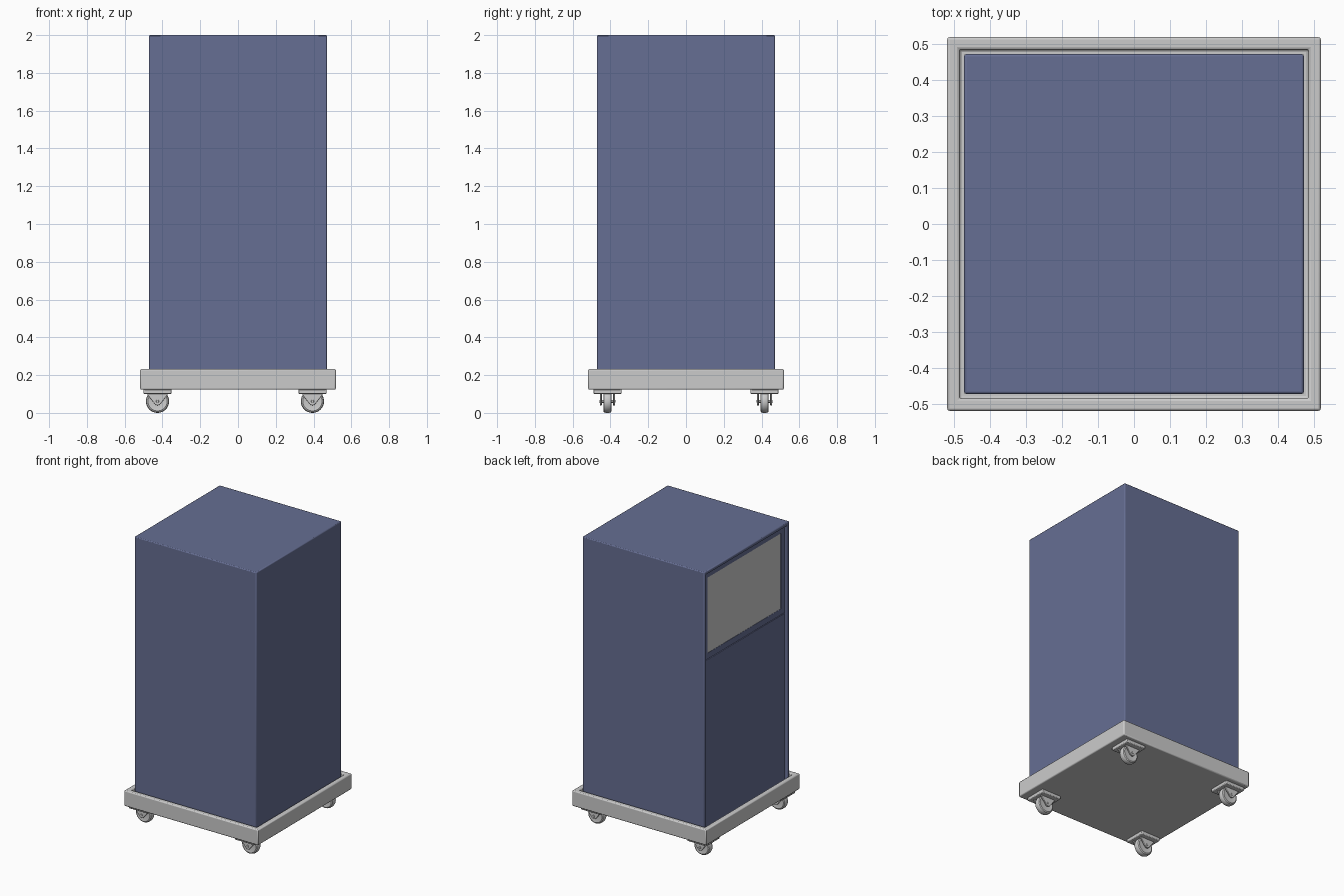
import bpy, bmesh
from math import pi, sin, cos

if "Cube" in bpy.data.objects:
    bpy.data.objects.remove(bpy.data.objects["Cube"])


def material(name, rgb):
    m = bpy.data.materials.new(name)
    m.diffuse_color = (*rgb, 1)
    m.use_nodes = True
    m.node_tree.nodes["Principled BSDF"].inputs["Base Color"].default_value = m.diffuse_color
    return m


blue = material("blue_paint", (0.133, 0.157, 0.292))
grey = material("grey_metal", (0.545, 0.545, 0.545))


def finish(bm, name, mat=grey, bevel=0.0, segments=2):
    bmesh.ops.recalc_face_normals(bm, faces=bm.faces[:])
    me = bpy.data.meshes.new(name)
    bm.to_mesh(me)
    bm.free()
    ob = bpy.data.objects.new(name, me)
    bpy.context.collection.objects.link(ob)
    me.materials.append(mat)
    if bevel:
        mod = ob.modifiers.new("Bevel", "BEVEL")
        mod.width, mod.segments = bevel, segments
        mod.limit_method = "ANGLE"
    bpy.ops.object.select_all(action="DESELECT")
    ob.select_set(True)
    bpy.context.view_layer.objects.active = ob
    bpy.ops.object.shade_smooth_by_angle()
    return ob


def box_bm(lo, hi):
    bm = bmesh.new()
    bmesh.ops.create_cube(bm, size=1)
    for v in bm.verts:
        v.co = [(a + b) / 2 + c * (b - a) for a, b, c in zip(lo, hi, v.co)]
    return bm


def recess(bm, axis, sign, border, depth):
    # inset the face pointing along the axis and push it inwards
    bm.normal_update()
    face = max(bm.faces, key=lambda f: f.normal[axis] * sign)
    bmesh.ops.inset_region(bm, faces=[face], thickness=border, use_even_offset=True)
    ring = bmesh.ops.extrude_face_region(bm, geom=[face])
    for v in [g for g in ring["geom"] if isinstance(g, bmesh.types.BMVert)]:
        v.co[axis] -= sign * depth
    if face.is_valid:
        bmesh.ops.delete(bm, geom=[face], context="FACES")


# Tray with raised rim
bm = box_bm((-0.518, -0.518, 0.123), (0.518, 0.518, 0.232))
recess(bm, 2, 1, 0.034, 0.075)
finish(bm, "base_tray", grey, 0.007)

# Cabinet shell, recessed on the left side
bm = box_bm((-0.471, -0.471, 0.157), (0.471, 0.471, 2.0))
recess(bm, 0, -1, 0.024, 0.045)
finish(bm, "cabinet_shell", blue, 0.006)

# Lower door
finish(box_bm((-0.451, -0.447, 0.181), (-0.426, 0.447, 1.362)), "lower_door", blue, 0.003)

# Upper door with an opening holding the grey panel
bm = box_bm((-0.451, -0.447, 1.365), (-0.426, 0.447, 1.976))
recess(bm, 0, -1, 0.042, 0.006)
finish(bm, "upper_door", blue, 0.002)
finish(box_bm((-0.4485, -0.405, 1.407), (-0.43, 0.405, 1.934)), "grey_panel")


def lathe_y(profile, loc, name, sides=32):
    # revolve (radius, y) points around the y axis
    bm = bmesh.new()
    rings = [[bm.verts.new((loc[0] + r * cos(2 * pi * i / sides), loc[1] + y,
                            loc[2] + r * sin(2 * pi * i / sides)))
              for i in range(sides)] for r, y in profile]
    for a, b in zip(rings, rings[1:]):
        for i in range(sides):
            j = (i + 1) % sides
            bm.faces.new((a[i], a[j], b[j], b[i]))
    bm.faces.new(rings[0])
    bm.faces.new(rings[-1])
    return finish(bm, name)


def fork_plate(x, y, name, half=0.005):
    # tapered side plate with a rounded lower end
    pts = [(-0.056, 0.106), (-0.053, 0.096)]
    pts += [(0.02 * cos(a), 0.06 + 0.02 * sin(a)) for a in
            [pi * (1.15 + 0.7 * i / 8) for i in range(9)]]
    pts += [(0.053, 0.096), (0.056, 0.106)]
    bm = bmesh.new()
    face = bm.faces.new([bm.verts.new((x + px, y - half, pz)) for px, pz in pts])
    ext = bmesh.ops.extrude_face_region(bm, geom=[face])
    bmesh.ops.translate(bm, vec=(0, 2 * half, 0),
                        verts=[g for g in ext["geom"] if isinstance(g, bmesh.types.BMVert)])
    finish(bm, name, grey, 0.0015)


# Casters, all facing the same way
half_tire = [(0.03, 0.019), (0.044, 0.021), (0.051, 0.022), (0.058, 0.018), (0.0615, 0.009)]
tire = [(r, -y) for r, y in half_tire] + half_tire[::-1]
n = 0
for x in (-0.426, 0.394):
    for y in (-0.416, 0.416):
        n += 1
        finish(box_bm((x - 0.075, y - 0.075, 0.101), (x + 0.075, y + 0.075, 0.125)),
               f"caster_plate_{n}", grey, 0.005)
        lathe_y(tire, (x, y, 0.0615), f"caster_wheel_{n}")
        lathe_y([(0.006, -0.043), (0.008, -0.041), (0.008, 0.041), (0.006, 0.043)],
                (x, y, 0.0615), f"caster_axle_{n}", 16)
        for s in (-1, 1):
            fork_plate(x, y + s * 0.035, f"caster_fork_{n}_{'front' if s < 0 else 'back'}")
